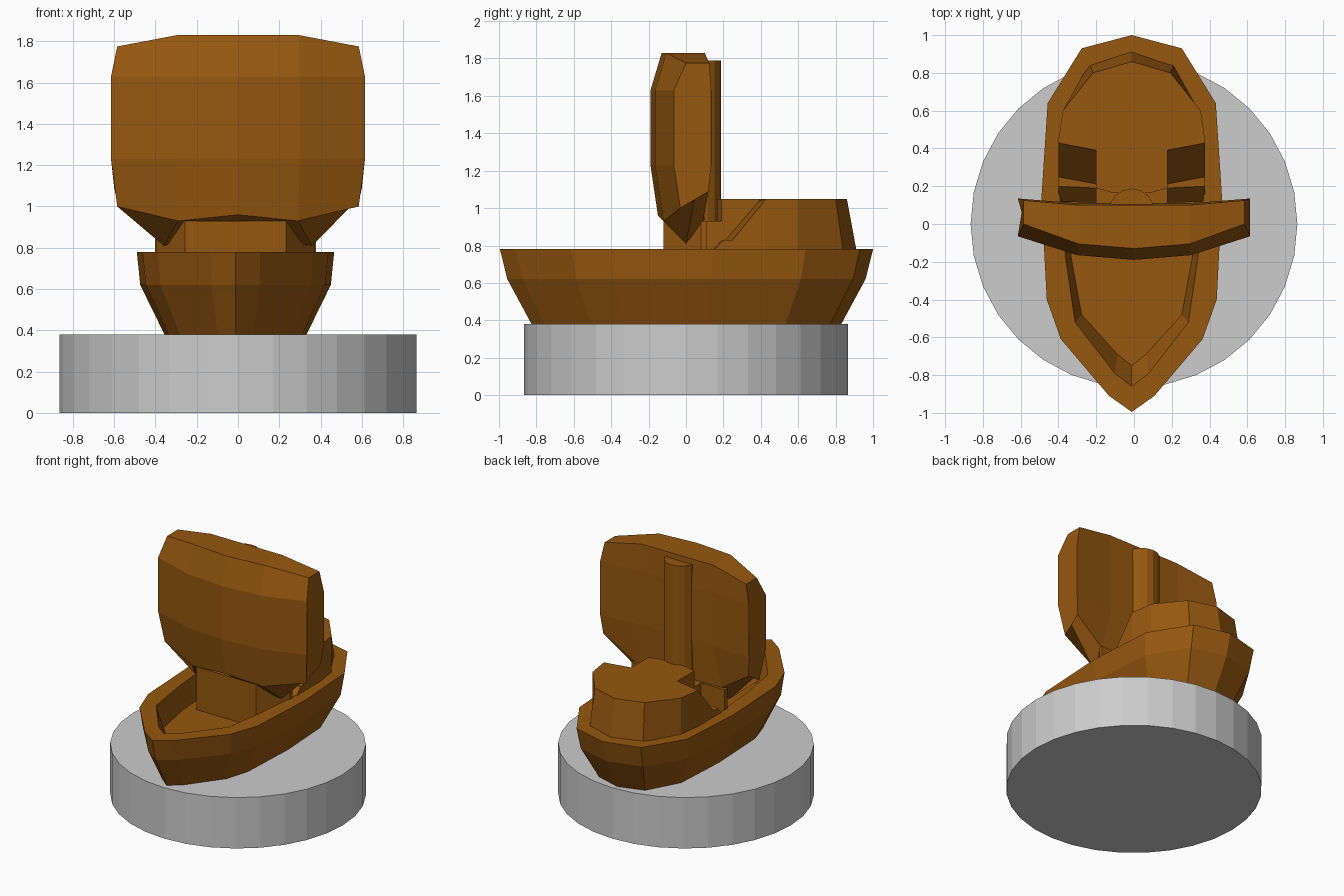
import bpy, bmesh, math

CX = -0.012  # centre line of the ship


def material(name, rgb):
    m = bpy.data.materials.new(name)
    m.diffuse_color = (*rgb, 1)
    return m


WOOD = material("brown wood", (0.304, 0.097, 0.005))
STONE = material("grey base", (0.604, 0.604, 0.604))


def loft(name, rings, mat=WOOD):
    """Skin equal-length closed rings and cap both ends."""
    bm = bmesh.new()
    vs = [[bm.verts.new(p) for p in ring] for ring in rings]
    n = len(vs[0])
    for a, b in zip(vs, vs[1:]):
        for i in range(n):
            j = (i + 1) % n
            bm.faces.new((a[i], a[j], b[j], b[i]))
    bm.faces.new(vs[0])
    bm.faces.new(vs[-1])
    bmesh.ops.recalc_face_normals(bm, faces=bm.faces)
    me = bpy.data.meshes.new(name)
    bm.to_mesh(me)
    bm.free()
    me.materials.append(mat)
    ob = bpy.data.objects.new(name, me)
    bpy.context.collection.objects.link(ob)
    return ob


def mirrored(half, z, sx=1, sy=1):
    """Ring from a half plan given from one end to the other."""
    right = [(CX + x * sx, y * sy, z) for x, y in half]
    left = [(CX - x * sx, y * sy, z) for x, y in reversed(half) if x > 0]
    return right + left


def circle(r, z, n, x=0, y=0):
    return [(x + r * math.cos(2 * math.pi * i / n),
             y + r * math.sin(2 * math.pi * i / n), z) for i in range(n)]


# Round stand
loft("base", [circle(0.865, 0, 32), circle(0.865, 0.38, 32)], STONE)

# Hull with a raised rim and sunken deck
outer = [(0, -0.995), (0.12, -0.91), (0.375, -0.61), (0.45, -0.40),
         (0.478, 0.14), (0.445, 0.64), (0.265, 0.93), (0, 1.0)]
rim = [(0, -0.86), (0.09, -0.79), (0.30, -0.52), (0.35, -0.18),
       (0.38, 0.14), (0.36, 0.60), (0.22, 0.80), (0, 0.86)]
deck = [(0, -0.75), (0.075, -0.69), (0.265, -0.48), (0.32, -0.18),
        (0.34, 0.14), (0.33, 0.58), (0.20, 0.75), (0, 0.80)]
loft("hull", [mirrored(outer, 0.38, 0.72, 0.83),
              mirrored(outer, 0.62, 0.966, 0.96),
              mirrored(outer, 0.78),
              mirrored(rim, 0.78),
              mirrored(deck, 0.61)])

# Raised stern cabin with a tongue reaching the mast
front = [(0.10, 0.165), (0.19, 0.19), (0.19, 0.39), (0.39, 0.43), (0.365, 0.60)]
loft("stern_cabin", [mirrored(front + [(0.225, 0.85), (0, 0.925)], 0.70),
                     mirrored(front + [(0.205, 0.80), (0, 0.86)], 1.05)])

# Ramps on both sides of the tongue
ramp_in = [(0.40, 1.05), (0.21, 0.83), (0.19, 0.83), (0.11, 0.74),
           (0.11, 0.60), (0.40, 0.60)]
ramp_out = [(0.43, 1.05), (0.25, 0.83), (0.20, 0.83), (0.12, 0.74),
            (0.12, 0.60), (0.43, 0.60)]
for side, label in ((-1, "left"), (1, "right")):
    loft(label + "_ramp", [[(CX + side * 0.18, y, z) for y, z in ramp_in],
                           [(CX + side * 0.389, y, z) for y, z in ramp_out]])

# Block that carries the sail and mast
block = [(0.245, -0.12), (0.385, 0.08), (0.385, 0.11), (0.19, 0.11), (0.19, 0.19)]
loft("mast_block", [mirrored(block, 0.60), mirrored(block, 0.93)])

# Mast behind the sail
loft("mast", [circle(0.12, z, 16, CX, 0.068) for z in (0.7, 1.79)])

# Sail: closed (x, y, z) sections, down the front and up the back
middle = [(0, -0.13, 1.83), (0, -0.19, 1.63), (0, -0.19, 1.23), (0, -0.15, 0.96),
          (0, 0, 0.88), (0, 0.10, 0.93), (0, 0.11, 1.23), (0, 0.11, 1.63), (0, 0.10, 1.83)]
inner = [(0.295, -0.105, 1.83), (0.30, -0.165, 1.63), (0.30, -0.165, 1.23),
         (0.29, -0.12, 0.93), (0.36, 0, 0.81), (0.36, 0.09, 0.93),
         (0.30, 0.11, 1.23), (0.30, 0.11, 1.63), (0.295, 0.10, 1.83)]
edge = [(0.585, 0, 1.775), (0.615, -0.065, 1.63), (0.615, -0.065, 1.23),
        (0.585, -0.03, 1.0), (0.59, 0.045, 1.045), (0.60, 0.12, 1.09),
        (0.615, 0.135, 1.23), (0.615, 0.135, 1.63), (0.585, 0.125, 1.775)]
sections = [[(-x, y, z) for x, y, z in s] for s in (edge, inner)] + [middle, inner, edge]
loft("sail", sections)
